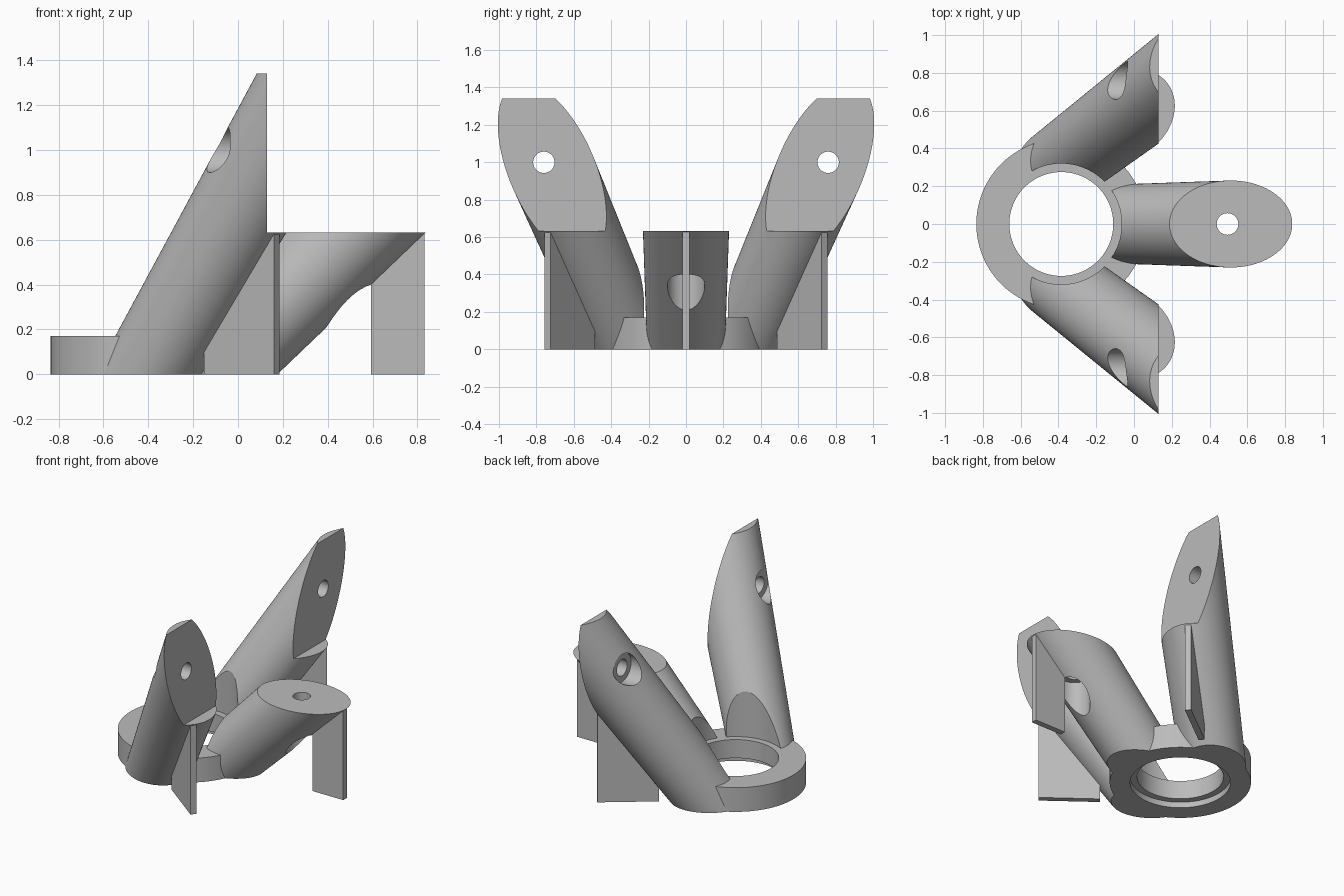
import bpy, bmesh, math
from mathutils import Vector, Matrix

if "Cube" in bpy.data.objects:
    bpy.data.objects.remove(bpy.data.objects["Cube"])

grey = bpy.data.materials.new("grey plastic")
grey.diffuse_color = (0.5, 0.5, 0.5, 1)
grey.use_nodes = True
grey.node_tree.nodes["Principled BSDF"].inputs["Base Color"].default_value = grey.diffuse_color
RING = Vector((-0.385, 0, 0))


def make(name, bm):
    bmesh.ops.recalc_face_normals(bm, faces=bm.faces)
    me = bpy.data.meshes.new(name)
    bm.to_mesh(me)
    bm.free()
    me.materials.append(grey)
    ob = bpy.data.objects.new(name, me)
    bpy.context.collection.objects.link(ob)
    return ob


def lathe(name, profile, n=96):
    """Spin a closed (radius, z) loop about the ring axis."""
    bm = bmesh.new()
    rows = [[bm.verts.new(RING + Vector((r * math.cos(t), r * math.sin(t), z))) for r, z in profile]
            for t in (2 * math.pi * i / n for i in range(n))]
    k = len(profile)
    for i in range(n):
        a, b = rows[i], rows[(i + 1) % n]
        for j in range(k):
            bm.faces.new((a[j], b[j], b[(j + 1) % k], a[(j + 1) % k]))
    bmesh.ops.remove_doubles(bm, verts=bm.verts, dist=1e-5)
    return make(name, bm)


def rod(name, p, q, r1, r2, n=64):
    """Capped cone from p to q."""
    p, q = Vector(p), Vector(q)
    d = q - p
    m = Matrix.Translation((p + q) / 2) @ d.to_track_quat('Z', 'Y').to_matrix().to_4x4()
    bm = bmesh.new()
    bmesh.ops.create_cone(bm, cap_ends=True, segments=n, radius1=r1, radius2=r2, depth=d.length, matrix=m)
    return make(name, bm)


def box(name, lo, hi):
    lo, hi = Vector(lo), Vector(hi)
    bm = bmesh.new()
    bmesh.ops.create_cube(bm, size=1, matrix=Matrix.Translation((lo + hi) / 2) @ Matrix.Diagonal((*(hi - lo), 1)))
    return make(name, bm)


def plate(name, origin, u, profile, thick=0.04):
    """Upright plate with a (distance along u, z) outline."""
    origin, u = Vector(origin), Vector(u).normalized()
    side = Vector((-u.y, u.x, 0)) * thick / 2
    bm = bmesh.new()
    f = bm.faces.new([bm.verts.new(origin + u * d + Vector((0, 0, z)) - side) for d, z in profile])
    ext = bmesh.ops.extrude_face_region(bm, geom=[f])
    bmesh.ops.translate(bm, vec=side * 2, verts=[v for v in ext["geom"] if isinstance(v, bmesh.types.BMVert)])
    return make(name, bm)


def finish(ob, cutters=()):
    """Cut, then smooth the round walls."""
    bpy.ops.object.select_all(action='DESELECT')
    bpy.context.view_layer.objects.active = ob
    ob.select_set(True)
    for c in cutters:
        mod = ob.modifiers.new("cut", 'BOOLEAN')
        mod.operation, mod.solver, mod.object = 'DIFFERENCE', 'EXACT', c
        bpy.ops.object.modifier_apply(modifier=mod.name)
    bpy.ops.object.shade_smooth_by_angle(angle=math.radians(25))


def arm(name, base, slope, r0, grow, top):
    """Tapered round arm; slope is horizontal travel per unit of height."""
    at = lambda z: (base[0] + slope[0] * z, base[1] + slope[1] * z, z)
    return rod(name, at(-0.4), at(top), r0 - 0.4 * grow, r0 + top * grow, 128)


# Base ring with a stepped bore
finish(lathe("base_ring", [(0.45, 0), (0.45, 0.17), (0.275, 0.17), (0.275, 0.04), (0.32, 0.04), (0.32, 0)]))

# Shared cutters
bore = lathe("bore_cutter", [(0, -1), (0.32, -1), (0.32, 0.04), (0.275, 0.04), (0.275, 0.17),
                             (0.32, 0.17), (0.32, 2), (0, 2)])
floor = box("floor_cutter", (-3, -3, -2), (3, 3, 0))
low_top = box("low_top_cutter", (-3, -3, 0.633), (3, 3, 3))
high_top = box("high_top_cutter", (-3, -3, 1.34), (3, 3, 4))
face = box("face_cutter", (0.13, -3, 0.633), (3, 3, 3.5))
helpers = [bore, floor, low_top, high_top, face]

# Low middle arm with a vertical screw hole
hole = rod("hole_cutter", (0.495, 0, -0.2), (0.495, 0, 1), 0.057, 0.057)
sink = rod("sink_cutter", (0.495, 0, -0.2), (0.495, 0, 0.465), 0.1, 0.1)
helpers += [hole, sink]
mid = arm("middle_arm", (-0.125, 0), (0.995, 0), 0.208, 0.035, 1.0)
finish(mid, [floor, low_top, bore, hole, sink])
finish(plate("middle_brace", (0, 0, 0), (1, 0, 0), [(0.592, 0), (0.832, 0), (0.832, 0.632), (0.592, 0.42)]))

# Tall side arms, with screw holes and braces
for s, label in ((-1, "front"), (1, "back")):
    y = 0.76 * s
    hole = rod(label + "_hole_cutter", (-1, y, 1), (1, y, 1), 0.057, 0.057)
    sink = rod(label + "_sink_cutter", (-1, y, 1), (-0.035, y, 1), 0.1, 0.1)
    helpers += [hole, sink]
    a = arm(label + "_arm", (-0.403, 0.304 * s), (0.567, 0.43 * s), 0.208, 0.0245, 1.9)
    finish(a, [floor, high_top, face, bore, hole, sink])
    finish(plate(label + "_brace", (-0.403, 0.304 * s, 0), (0.567, 0.43 * s, 0),
                 [(0.33, 0), (0.722, 0), (0.722, 0.632), (0.33, 0.12)]))

for h in helpers:
    bpy.data.objects.remove(h)
